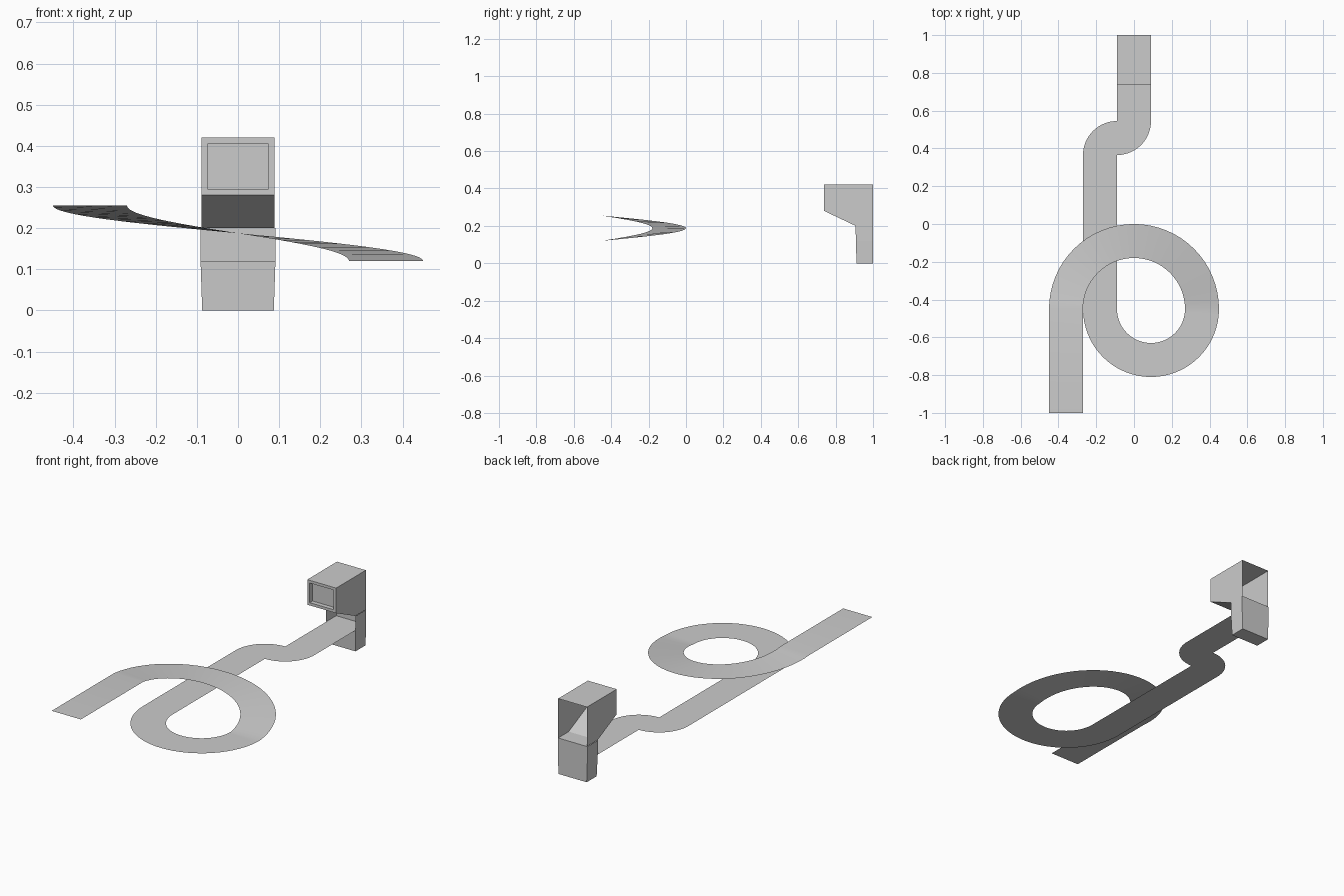
import bpy, bmesh, math

if "Cube" in bpy.data.objects:
    bpy.data.objects.remove(bpy.data.objects["Cube"])

HW = 0.09          # half width of the road
LOW, HIGH = 0.12, 0.255


def finish(bm, name):
    bmesh.ops.remove_doubles(bm, verts=bm.verts[:], dist=1e-4)
    mesh = bpy.data.meshes.new(name)
    bm.to_mesh(mesh)
    bm.free()
    obj = bpy.data.objects.new(name, mesh)
    bpy.context.collection.objects.link(obj)
    return obj


def arc(cx, cy, r, a0, a1, n, z0=LOW, z1=LOW):
    """Centre-line stations: x, y, z, heading angle."""
    turn = 90 if a1 > a0 else -90
    out = []
    for i in range(n + 1):
        t = i / n
        a = a0 + (a1 - a0) * t
        ra = math.radians(a)
        out.append((cx + r * math.cos(ra), cy + r * math.sin(ra),
                    z0 + (z1 - z0) * t, math.radians(a + turn)))
    return out


# Road: thin ribbon with an S-bend, a flat half loop and a rising half loop
down = math.radians(-90)
path = [(0, 0.995, LOW, down)]
path += arc(-0.09, 0.545, 0.09, 0, -90, 16)
path += arc(-0.09, 0.365, 0.09, 90, 180, 16)
path += arc(0.09, -0.45, 0.27, 180, 360, 32)
path += arc(0, -0.45, 0.36, 0, 180, 32, LOW, HIGH)
path += [(-0.36, -1.0, HIGH, down)]

bm = bmesh.new()
rows = []
for x, y, z, h in path:
    nx, ny = -math.sin(h) * HW, math.cos(h) * HW
    rows.append((bm.verts.new((x + nx, y + ny, z)), bm.verts.new((x - nx, y - ny, z))))
for (l0, r0), (l1, r1) in zip(rows, rows[1:]):
    bm.faces.new((l0, r0, r1, l1))
road = finish(bm, "road")
bpy.context.view_layer.objects.active = road
road.select_set(True)
bpy.ops.object.shade_smooth_by_angle(angle=math.radians(30))

# Hood: open at the back, sloped underside, shelf at the bottom
W = 0.089
profile = [(1.0, 0.42), (0.738, 0.42), (0.738, 0.28), (0.907, 0.2), (1.0, 0.2)]
bm = bmesh.new()
left = [bm.verts.new((-W, y, z)) for y, z in profile]
right = [bm.verts.new((W, y, z)) for y, z in profile]
bm.faces.new(left)
bm.faces.new(right[::-1])
strips = [bm.faces.new((left[i + 1], left[i], right[i], right[i + 1])) for i in range(4)]
bmesh.ops.recalc_face_normals(bm, faces=bm.faces[:])

# Recessed window in the hood front
front = strips[1]
bmesh.ops.inset_individual(bm, faces=[front], thickness=0.0215)
pane = bmesh.ops.extrude_discrete_faces(bm, faces=[front])["faces"][0]
bmesh.ops.translate(bm, verts=pane.verts[:], vec=(0, 0.025, 0))
finish(bm, "hood")

# Base: slightly flared box, open at the front above road level
bm = bmesh.new()
levels = [(0.0, 0.087, 0.912), (LOW, 0.091, 0.908), (0.2, 0.091, 0.907)]
rings = [[bm.verts.new(p) for p in ((-w, y, z), (w, y, z), (w, 1.0, z), (-w, 1.0, z))]
         for z, w, y in levels]
bm.faces.new(rings[0][::-1])
for k in range(2):
    for i in range(4):
        if k == 1 and i == 0:
            continue       # tunnel mouth
        j = (i + 1) % 4
        bm.faces.new((rings[k][i], rings[k][j], rings[k + 1][j], rings[k + 1][i]))
finish(bm, "base")
